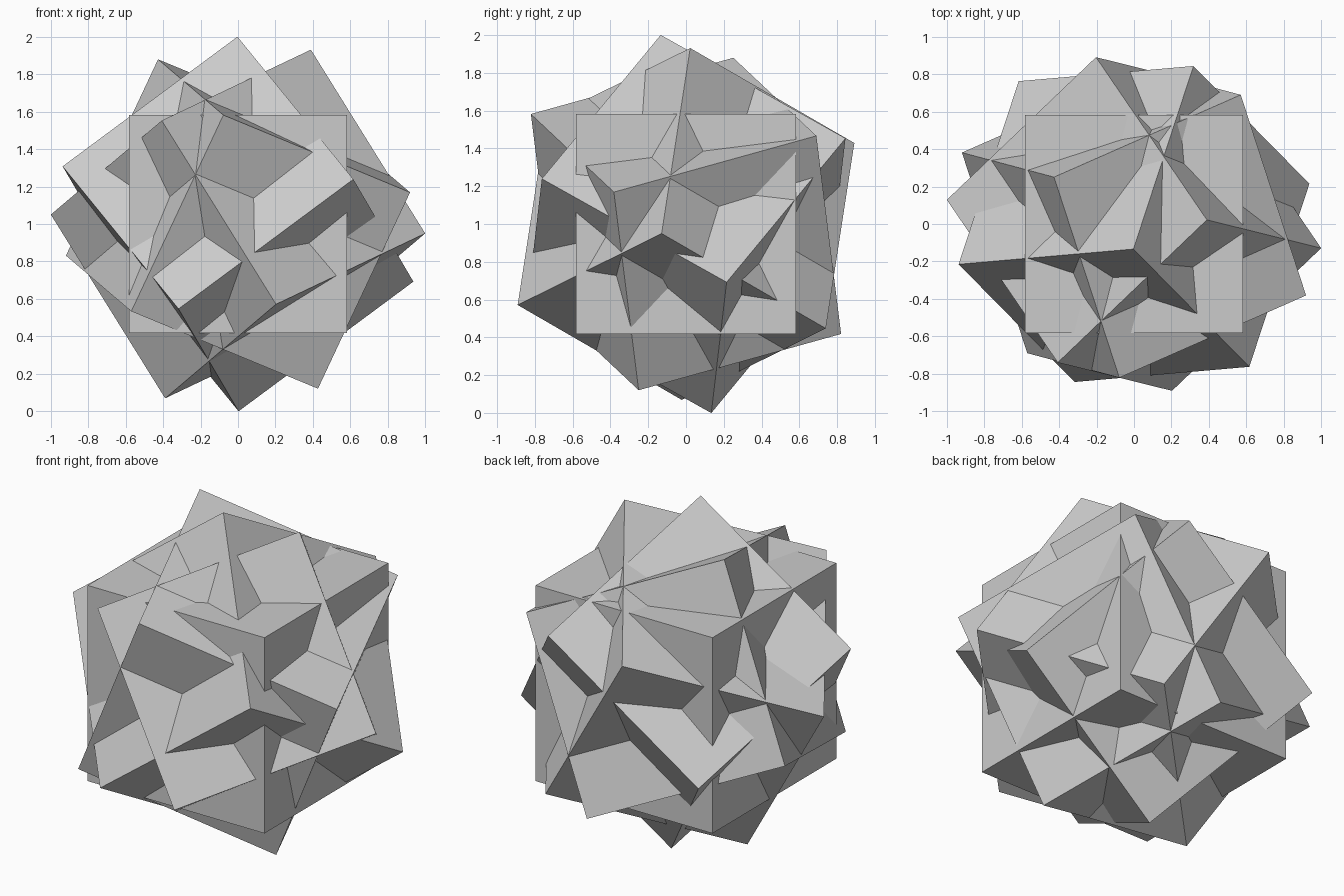
import bpy
from mathutils import Matrix, Vector

if "Cube" in bpy.data.objects:
    bpy.data.objects.remove(bpy.data.objects["Cube"])

HALF = 0.583                      # half the edge of every cube
CENTRE = Matrix.Translation((0, 0, 1))


def tilt(corners):
    """Rotation of a cube from three alternate corners."""
    a, b, c = (Vector(p).normalized() for p in corners)
    d = -(a + b + c)
    m = Matrix((a + b, a + c, a + d)).transposed() * 0.866
    for _ in range(8):            # square up the axes
        m = (m + m.inverted().transposed()) * 0.5
    if m.determinant() < 0:
        m = m * -1.0
    return m.to_4x4()


def add_cube(name, rotation):
    bpy.ops.mesh.primitive_cube_add(size=2 * HALF)
    ob = bpy.context.object
    ob.name = name
    ob.matrix_world = CENTRE @ rotation


# Upright cube
add_cube("upright_cube", Matrix.Identity(4))

# Three tilted cubes sharing the same centre
tilted = {
    "tilted_cube_a": ((0, -.137, 1), (.936, .217, -.305), (-.321, -.845, -.452)),
    "tilted_cube_b": ((.393, .024, .933), (-.997, .126, .048), (.2, -.892, -.428)),
    "tilted_cube_c": ((-.422, .249, .882), (.917, -.377, .174), (.077, .813, -.58)),
}
for name, corners in tilted.items():
    add_cube(name, tilt(corners))
